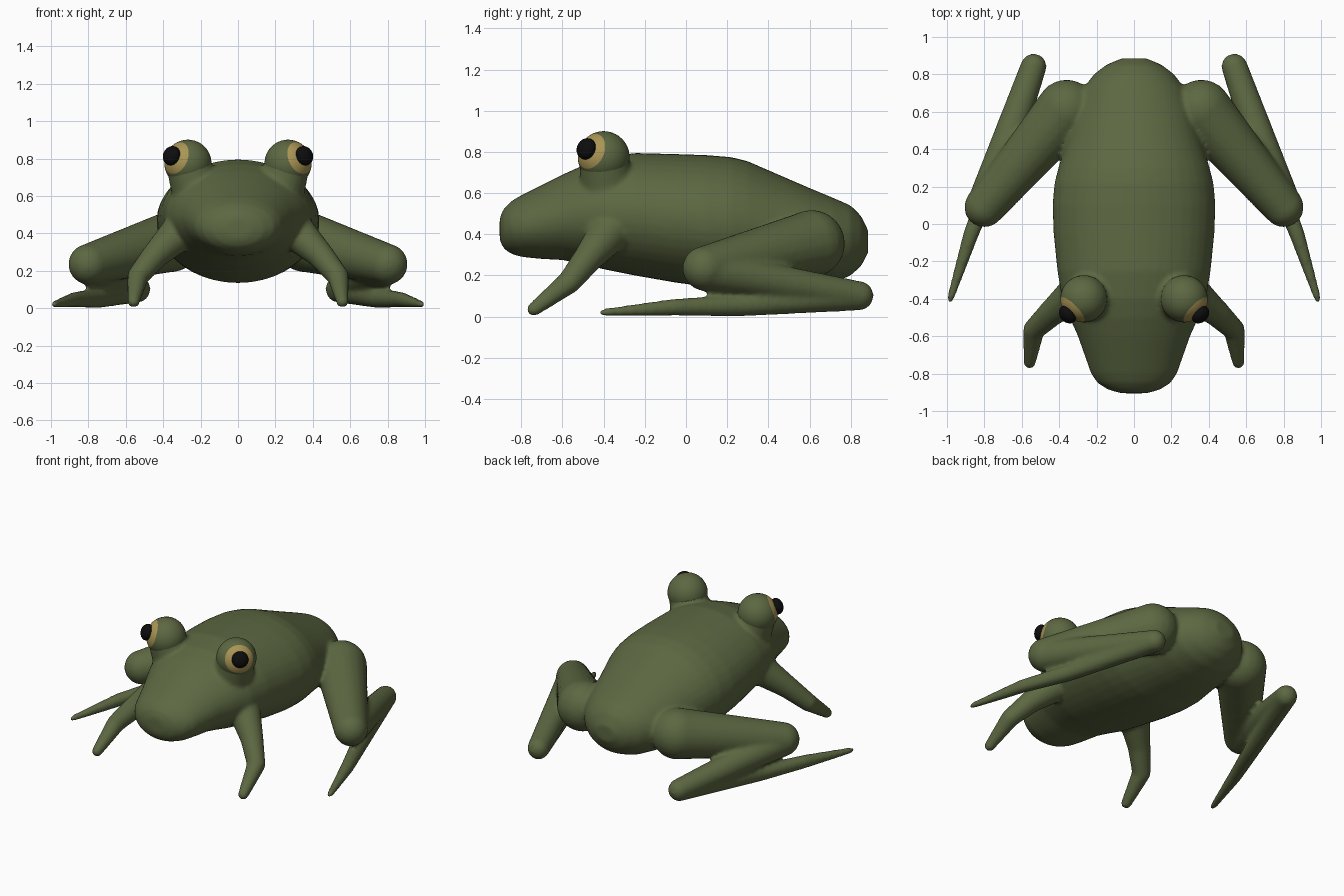
import bpy, bmesh, math
from mathutils import Vector, Matrix

if "Cube" in bpy.data.objects:
    bpy.data.objects.remove(bpy.data.objects["Cube"])


def material(name, rgb):
    m = bpy.data.materials.new(name)
    m.diffuse_color = (*rgb, 1)
    m.use_nodes = True
    m.node_tree.nodes["Principled BSDF"].inputs["Base Color"].default_value = m.diffuse_color
    return m


GREEN = material("olive skin", (0.108, 0.138, 0.054))
GOLD = material("gold iris", (0.40, 0.30, 0.09))
BLACK = material("black pupil", (0.004, 0.004, 0.004))


def finish(bm, name, mats):
    bmesh.ops.recalc_face_normals(bm, faces=bm.faces)
    for f in bm.faces:
        f.smooth = True
    me = bpy.data.meshes.new(name)
    bm.to_mesh(me)
    bm.free()
    for m in mats:
        me.materials.append(m)
    ob = bpy.data.objects.new(name, me)
    bpy.context.collection.objects.link(ob)
    return ob


def loft(bm, sections, n=40):
    """Elliptical rings along y: (y, half width, bottom, top)."""
    rings = []
    for y, w, lo, hi in sections:
        ring = []
        for i in range(n):
            a = 2 * math.pi * i / n
            ring.append(bm.verts.new((w * math.cos(a), y, (lo + hi) / 2 + (hi - lo) / 2 * math.sin(a))))
        rings.append(ring)
    for a, b in zip(rings, rings[1:]):
        for i in range(n):
            j = (i + 1) % n
            bm.faces.new((a[i], a[j], b[j], b[i]))
    bm.faces.new(rings[0])
    bm.faces.new(rings[-1])


def limb(bm, points, side):
    """Tapered tube with round joints: (x, y, z, radius)."""
    pts = [(Vector((side * x, y, z)), r) for x, y, z, r in points]
    for p, r in pts:
        bmesh.ops.create_uvsphere(bm, u_segments=20, v_segments=12, radius=r,
                                  matrix=Matrix.Translation(p))
    for (p, r), (q, s) in zip(pts, pts[1:]):
        d = q - p
        rot = d.to_track_quat('Z', 'Y').to_matrix().to_4x4()
        bmesh.ops.create_cone(bm, cap_ends=True, segments=20, radius1=r, radius2=s,
                              depth=d.length, matrix=Matrix.Translation((p + q) / 2) @ rot)


# Torso and head
skin = bmesh.new()
loft(skin, [
    (-0.905, 0.07, 0.37, 0.48), (-0.885, 0.14, 0.33, 0.525), (-0.85, 0.195, 0.305, 0.56),
    (-0.80, 0.23, 0.29, 0.59), (-0.70, 0.265, 0.28, 0.64), (-0.60, 0.30, 0.275, 0.69),
    (-0.50, 0.345, 0.255, 0.735), (-0.40, 0.385, 0.23, 0.77), (-0.25, 0.41, 0.20, 0.795),
    (-0.05, 0.43, 0.165, 0.79), (0.10, 0.436, 0.145, 0.785), (0.22, 0.425, 0.135, 0.775),
    (0.30, 0.405, 0.135, 0.755), (0.45, 0.36, 0.135, 0.69), (0.60, 0.32, 0.145, 0.625),
    (0.72, 0.275, 0.165, 0.575), (0.80, 0.215, 0.20, 0.54), (0.85, 0.15, 0.245, 0.49),
    (0.885, 0.07, 0.31, 0.42)])

# Legs and eye mounts, both sides
THIGH = [(0.36, 0.61, 0.355, 0.163), (0.80, 0.09, 0.235, 0.108)]
SHIN = [(0.80, 0.09, 0.225, 0.10), (0.537, 0.842, 0.102, 0.07)]
FOOT = [(0.537, 0.842, 0.098, 0.068), (0.75, 0.25, 0.052, 0.052),
        (0.87, -0.05, 0.046, 0.042), (0.982, -0.40, 0.02, 0.02)]
ARM = [(0.32, -0.38, 0.40, 0.10), (0.44, -0.475, 0.285, 0.072),
       (0.535, -0.565, 0.17, 0.058), (0.558, -0.74, 0.035, 0.034)]
EYE_MOUNT = [(0.268, -0.40, 0.772, 0.118), (0.22, -0.38, 0.62, 0.135)]
for side in (1, -1):
    for part in (THIGH, SHIN, FOOT, ARM, EYE_MOUNT):
        limb(skin, part, side)

# Fuse everything into one soft skin
body = finish(skin, "frog_body", [GREEN])
remesh = body.modifiers.new("fuse", 'REMESH')
remesh.mode = 'VOXEL'
remesh.voxel_size = 0.013
remesh.use_smooth_shade = True
soften = body.modifiers.new("soften", 'SMOOTH')
soften.factor = 0.5
soften.iterations = 7

# Eyeballs with a gold cap facing outward, and raised pupils
for side, label in ((1, "right"), (-1, "left")):
    centre = Vector((side * 0.268, -0.40, 0.775))
    gaze = Vector((side * 0.68, -0.66, 0.31)).normalized()
    turn = gaze.to_track_quat('Z', 'Y').to_matrix().to_4x4()
    eye = bmesh.new()
    bmesh.ops.create_uvsphere(eye, u_segments=32, v_segments=24, radius=0.126,
                              matrix=Matrix.Translation(centre) @ turn)
    for f in eye.faces:
        away = (f.calc_center_median() - centre).angle(gaze)
        f.material_index = 1 if away < math.radians(44) else 0
    finish(eye, label + "_eye", [GREEN, GOLD])

    pupil = bmesh.new()
    spot = centre + Vector((side * 0.087, -0.084, 0.04))
    bmesh.ops.create_uvsphere(pupil, u_segments=24, v_segments=16, radius=0.053,
                              matrix=Matrix.Translation(spot) @ turn @ Matrix.Diagonal((1, 1, 0.75, 1)))
    finish(pupil, label + "_pupil", [BLACK])
